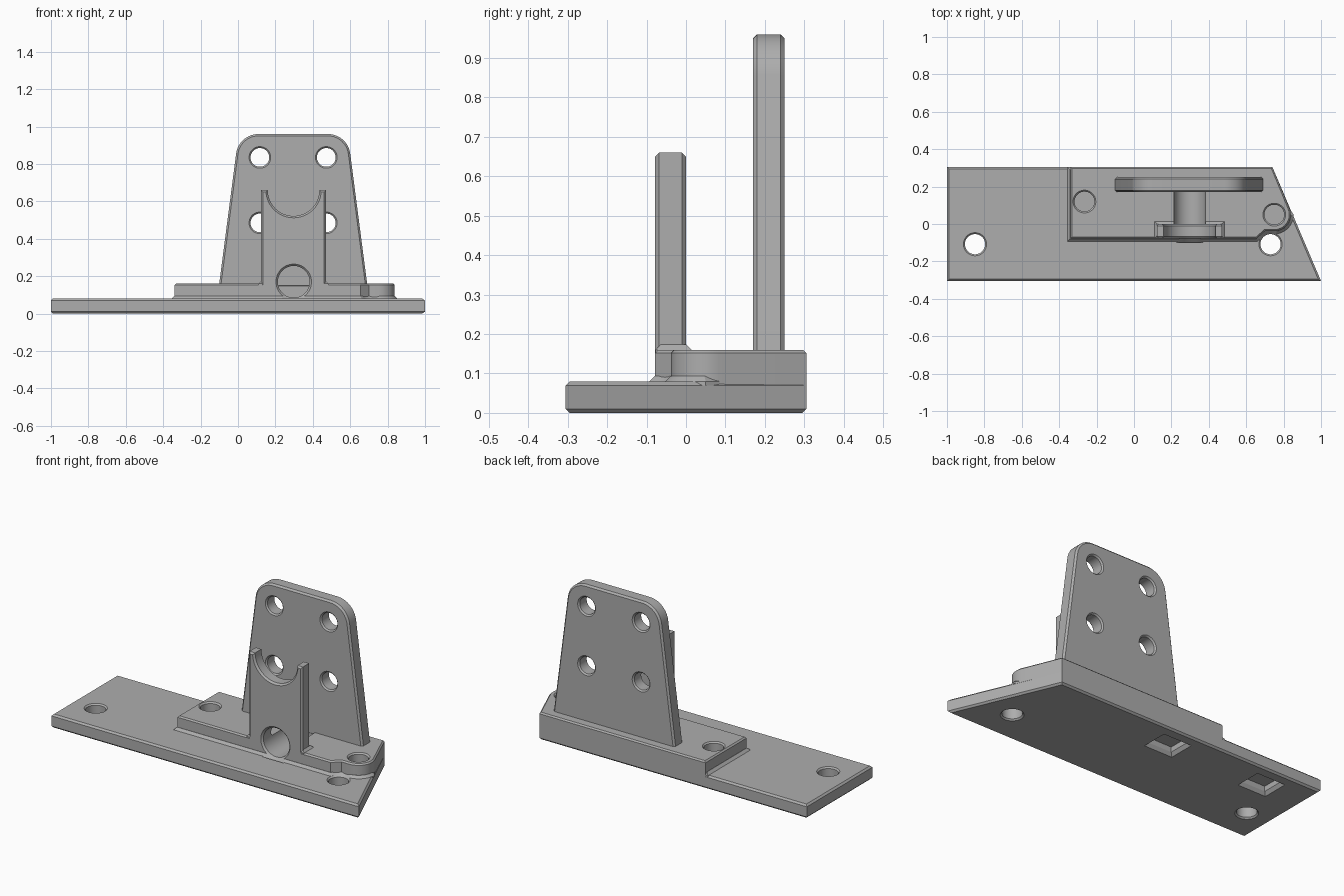
import bpy, bmesh, math
from math import sin, cos, pi, radians
from mathutils import Matrix

cube = bpy.data.objects.get("Cube")
if cube:
    bpy.data.objects.remove(cube, do_unlink=True)

GREY = (0.42, 0.42, 0.42, 1)
mat = bpy.data.materials.new("plain grey")
mat.use_nodes = True
mat.diffuse_color = GREY
for n in mat.node_tree.nodes:
    if n.type == 'BSDF_PRINCIPLED':
        n.inputs["Base Color"].default_value = GREY


def finish(name, bm):
    bmesh.ops.recalc_face_normals(bm, faces=bm.faces)
    me = bpy.data.meshes.new(name)
    bm.to_mesh(me)
    bm.free()
    ob = bpy.data.objects.new(name, me)
    bpy.context.collection.objects.link(ob)
    me.materials.append(mat)
    return ob


def arc(cx, cy, r, a0, a1, n):
    """Points on an arc, angles in degrees."""
    angles = [radians(a0 + (a1 - a0) * i / n) for i in range(n + 1)]
    return [(cx + r * cos(a), cy + r * sin(a)) for a in angles]


def prism(name, pts, lo, hi, axis='z', chamfer=0.01, both=True):
    """Extrude an outline along an axis and chamfer the rims of its end faces."""
    place = (lambda p, t: (p[0], p[1], t)) if axis == 'z' else (lambda p, t: (p[0], t, p[1]))
    bm = bmesh.new()
    low, high = [[bm.verts.new(place(p, t)) for p in pts] for t in (lo, hi)]
    caps = [bm.faces.new(high), bm.faces.new(low)]
    for i in range(len(pts)):
        j = (i + 1) % len(pts)
        bm.faces.new((low[i], low[j], high[j], high[i]))
    bmesh.ops.recalc_face_normals(bm, faces=bm.faces)
    rims = [e for f in (caps if both else caps[:1]) for e in f.edges]
    bmesh.ops.bevel(bm, geom=rims, offset=chamfer, segments=1, profile=0.5, affect='EDGES')
    return finish(name, bm)


def lathe(name, rings, loc, axis='z', seg=40, scale=(1, 1)):
    """Stack of (radius, height) rings, used as a cutter."""
    bm = bmesh.new()
    turn = pi / seg
    loops = [[bm.verts.new((r * cos(turn + 2 * pi * i / seg) * scale[0],
                            r * sin(turn + 2 * pi * i / seg) * scale[1], t))
              for i in range(seg)] for r, t in rings]
    for a, b in zip(loops, loops[1:]):
        for i in range(seg):
            j = (i + 1) % seg
            bm.faces.new((a[i], a[j], b[j], b[i]))
    bm.faces.new(loops[0])
    bm.faces.new(loops[-1])
    if axis == 'y':
        bm.transform(Matrix.Rotation(-pi / 2, 4, 'X'))
    bm.transform(Matrix.Translation(loc))
    ob = finish(name, bm)
    ob.hide_render = True
    return ob


def cut(cutter, *targets):
    for ob in targets:
        mod = ob.modifiers.new("cut", 'BOOLEAN')
        mod.operation, mod.solver, mod.object = 'DIFFERENCE', 'EXACT', cutter
        bpy.context.view_layer.objects.active = ob
        bpy.ops.object.modifier_apply(modifier=mod.name)
    bpy.data.objects.remove(cutter, do_unlink=True)


def through_rings(r, lo, hi, c=0.008, over=0.02):
    """Hole profile with flared mouths at both faces."""
    return [(r + c + over, lo - over), (r, lo + c), (r, hi - c), (r + c + over, hi + over)]


# Base plate with a slanted end
base = prism("base_plate", [(-1, -.305), (1, -.305), (.74, .305), (-1, .305)], 0, .08)

# Raised step with a rounded lug, and the small fillet around its foot
step = prism("raised_step",
             [(-.34, -.078), (.655, -.078), (.70, -.038)]
             + arc(.75, .05, .088, -90, 23, 14) + [(.74, .305), (-.34, .305)],
             .06, .16, chamfer=.008, both=False)
foot = prism("step_fillet",
             [(-.355, -.093), (.66, -.093), (.705, -.053)]
             + arc(.75, .05, .103, -90, 0, 12) + [(.70, .29), (-.355, .304)],
             .07, .094, chamfer=.014, both=False)

# Rear mounting plate: tapered, with rounded top corners
MID = .295
lean = math.atan(.129)
corner = arc(.481, .84, .12, math.degrees(lean), 90, 10)
right_side = [(.693, .14)] + corner
rear = prism("rear_plate",
             right_side + [(2 * MID - x, z) for x, z in reversed(right_side)],
             .17, .25, 'y')

# Front post with a round saddle at the top
post = prism("front_post",
             [(.123, .12), (.47, .12), (.47, .66)]
             + arc(MID + .002, .66, .138, 0, -180, 24) + [(.123, .66)],
             -.078, 0, 'y')
post_foot = prism("post_fillet", [(.11, -.077), (.483, -.077), (.483, .014), (.11, .014)],
                  .15, .174, chamfer=.014, both=False)

# Screw holes through the base
for x, y in ((-.85, -.108), (.73, -.108)):
    cut(lathe("base_hole", through_rings(.054, 0, .08), (x, y, 0)), base, foot)

# Blind holes in the step
for x, y in ((-.265, .12), (.75, .05)):
    cut(lathe("step_hole", [(.053, .09), (.053, .152), (.081, .18)], (x, y, 0)), step, foot)

# Rectangular recesses under the base
for x in (-.72, -.09):
    rim = [(.15, -.02), (.11, .02), (.11, .05)]
    cut(lathe("recess", rim, (x, .165, 0), seg=4, scale=(1, .85)), base)

# Holes through the rear plate
for x in (.117, .472):
    for z in (.485, .835):
        cut(lathe("plate_hole", through_rings(.05, .17, .25), (x, 0, z), 'y'), rear)

# Round bore through the post, continuing as a channel in the step
cut(lathe("bore", [(.117, -.1), (.085, -.068), (.085, .172)], (.298, 0, .17), 'y'),
    base, step, foot, post, post_foot)

# Smooth the curved walls, keep the chamfers crisp
bpy.ops.object.select_all(action='DESELECT')
for ob in (base, step, foot, rear, post, post_foot):
    ob.select_set(True)
bpy.context.view_layer.objects.active = base
bpy.ops.object.shade_smooth_by_angle(angle=radians(25))
